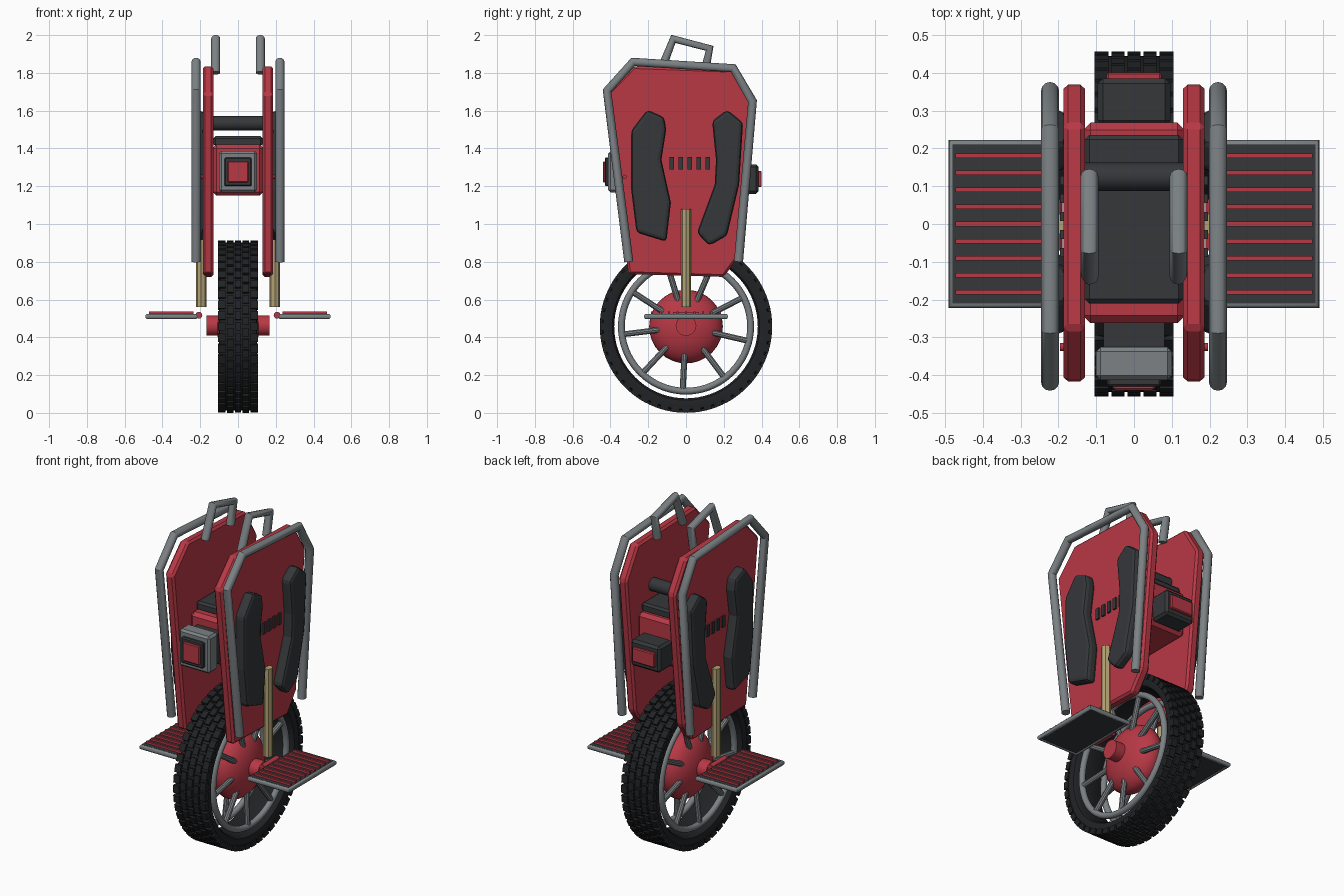
import bpy, bmesh, math
from mathutils import Matrix, Vector

if "Cube" in bpy.data.objects:
    bpy.data.objects.remove(bpy.data.objects["Cube"])


def material(name, col):
    m = bpy.data.materials.new(name)
    m.diffuse_color = (*col, 1)
    m.use_nodes = True
    m.node_tree.nodes["Principled BSDF"].inputs["Base Color"].default_value = m.diffuse_color
    return m


RED = material("red", (0.48, 0.04, 0.06))
DARK = material("dark", (0.035, 0.038, 0.042))
RUBBER = material("rubber", (0.015, 0.016, 0.018))
METAL = material("metal", (0.2, 0.22, 0.23))
GOLD = material("gold", (0.45, 0.36, 0.17))


def finish(name, mesh, mat, mirror=False, bevel=0, segments=1, smooth=35):
    ob = bpy.data.objects.new(name, mesh)
    bpy.context.collection.objects.link(ob)
    mesh.materials.clear()
    mesh.materials.append(mat)
    if bevel:
        b = ob.modifiers.new("bevel", 'BEVEL')
        b.width, b.segments, b.limit_method = bevel, segments, 'ANGLE'
        b.angle_limit = math.radians(25)
    if mirror:
        ob.modifiers.new("mirror", 'MIRROR')
    if smooth:
        bpy.ops.object.select_all(action='DESELECT')
        ob.select_set(True)
        bpy.context.view_layer.objects.active = ob
        bpy.ops.object.shade_smooth_by_angle(angle=math.radians(smooth))
    return ob


def from_bm(name, bm, mat, **kw):
    bmesh.ops.recalc_face_normals(bm, faces=bm.faces)
    me = bpy.data.meshes.new(name)
    bm.to_mesh(me)
    bm.free()
    return finish(name, me, mat, **kw)


def add_box(bm, x, y, z, rot=Matrix()):
    """Axis-aligned box from (min, max) ranges, then rotated."""
    c = Vector(((a + b) / 2 for a, b in (x, y, z)))
    s = [b - a for a, b in (x, y, z)]
    bmesh.ops.create_cube(bm, size=1, matrix=rot @ Matrix.Translation(c) @ Matrix.Diagonal((*s, 1)))


def box(name, x, y, z, mat, **kw):
    bm = bmesh.new()
    add_box(bm, x, y, z)
    return from_bm(name, bm, mat, smooth=0, **kw)


def prism(name, pts, x0, x1, mat, **kw):
    """Extrude a (y, z) outline along x."""
    bm = bmesh.new()
    f = bm.faces.new([bm.verts.new((x0, y, z)) for y, z in pts])
    ext = bmesh.ops.extrude_face_region(bm, geom=[f])
    bmesh.ops.translate(bm, vec=(x1 - x0, 0, 0),
                        verts=[v for v in ext["geom"] if isinstance(v, bmesh.types.BMVert)])
    return from_bm(name, bm, mat, mirror=True, smooth=0, **kw)


def tube(name, paths, r, mat, cyclic=False, res=4, **kw):
    """Round bar along one or more polylines, turned into a mesh."""
    cu = bpy.data.curves.new(name + "_path", 'CURVE')
    cu.dimensions, cu.bevel_depth, cu.bevel_resolution = '3D', r, res
    cu.use_fill_caps = True
    for pts in paths:
        sp = cu.splines.new('POLY')
        sp.points.add(len(pts) - 1)
        for p, co in zip(sp.points, pts):
            p.co = (*co, 1)
        sp.use_cyclic_u = cyclic
    tmp = bpy.data.objects.new("tmp", cu)
    bpy.context.collection.objects.link(tmp)
    dg = bpy.context.evaluated_depsgraph_get()
    me = bpy.data.meshes.new_from_object(tmp.evaluated_get(dg))
    bpy.data.objects.remove(tmp)
    return finish(name, me, mat, **kw)


def lathe(bm, profile, steps):
    """Closed (x, radius) profile spun around the wheel axle."""
    vs = [bm.verts.new((x, 0, r)) for x, r in profile]
    es = [bm.edges.new((a, b)) for a, b in zip(vs, vs[1:] + vs[:1])]
    bmesh.ops.spin(bm, geom=vs + es, cent=(0, 0, 0), axis=(1, 0, 0),
                   angle=2 * math.pi, steps=steps, use_merge=True)
    bmesh.ops.remove_doubles(bm, verts=bm.verts, dist=1e-5)


AXLE = 0.457
lift = Matrix.Translation((0, 0, AXLE))

# Tyre carcass
bm = bmesh.new()
half = [(0.08, 0.38), (0.095, 0.39), (0.101, 0.415), (0.098, 0.437), (0.085, 0.444)]
lathe(bm, half + [(-x, r) for x, r in reversed(half)], 72)
bm.transform(lift)
from_bm("tyre", bm, RUBBER)

# Tread blocks, staggered column by column
bm = bmesh.new()
N = 48
for i in range(N):
    for j in range(-2, 3):
        a = 2 * math.pi * (i + 0.5 * (j % 2)) / N
        x = j * 0.042
        lo = 0.425 if abs(j) == 2 else 0.438
        add_box(bm, (x - 0.017, x + 0.017 + 0.004 * (j == 2)) if j >= 0 else
                (x - 0.017 - 0.004 * (j == -2), x + 0.017),
                (-0.022, 0.022), (lo, 0.456), lift @ Matrix.Rotation(a, 4, 'X'))
from_bm("tyre_tread", bm, RUBBER, smooth=0)


# Rims and spokes, one set each side
def on_wheel(x, r, deg):
    a = math.radians(deg)
    return (x, r * math.cos(a), AXLE + r * math.sin(a))


tube("rim", [[on_wheel(0.075, 0.342, 5 * k) for k in range(72)]], 0.018, METAL, cyclic=True, mirror=True)
tube("spokes", [[on_wheel(0.06, 0.14, 40 * k - 93), on_wheel(0.075, 0.345, 40 * k - 93)]
                for k in range(9)], 0.016, METAL, res=3, mirror=True)

# Hub motor and axle
bm = bmesh.new()
bmesh.ops.create_uvsphere(bm, u_segments=32, v_segments=20, radius=1,
                          matrix=lift @ Matrix.Diagonal((0.112, 0.195, 0.195, 1))
                          @ Matrix.Rotation(math.pi / 2, 4, 'Y'))
from_bm("hub", bm, RED, smooth=60)
tube("axle", [[(-0.168, 0, 0.462), (0.168, 0, 0.462)]], 0.055, RED, bevel=0.01, segments=2)

# Body side panels
panel = [(-0.276, 1.835), (-0.418, 1.69), (-0.305, 0.735), (0.20, 0.72),
         (0.285, 0.835), (0.37, 1.64), (0.262, 1.815)]
prism("side_panel", panel, 0.13, 0.186, RED, bevel=0.012)

# Leg pads on the panels
front_pad = [(-0.29, 1.494), (-0.205, 1.605), (-0.115, 1.565), (-0.105, 1.50), (-0.13, 1.34),
             (-0.08, 1.113), (-0.104, 0.906), (-0.262, 0.955), (-0.29, 1.18)]
rear_pad = [(0.138, 1.545), (0.217, 1.605), (0.302, 1.537), (0.281, 1.208), (0.217, 0.938),
            (0.122, 0.885), (0.058, 0.954), (0.152, 1.208), (0.159, 1.34)]
for nm, pts in (("front_leg_pad", front_pad), ("rear_leg_pad", rear_pad)):
    prism(nm, pts, 0.18, 0.245, DARK, bevel=0.02, segments=2)

# Vent slots and panel screws
bm = bmesh.new()
for k in range(5):
    y = -0.075 + 0.0475 * k
    add_box(bm, (0.18, 0.196), (y - 0.012, y + 0.012), (1.288, 1.355))
from_bm("vent_slots", bm, DARK, mirror=True, smooth=0)
tube("panel_screw", [[(0.18, -0.325, 1.25), (0.196, -0.325, 1.25)]], 0.011, RED, mirror=True)

# Guard rails around the panel edges, and carry handles
rail = [(-0.303, 0.80), (-0.418, 1.705), (-0.28, 1.858), (0.25, 1.825), (0.352, 1.65), (0.278, 0.80)]
tube("guard_rail", [[(0.222, y, z) for y, z in rail]], 0.024, METAL, mirror=True)
grip = [(-0.138, 1.80), (-0.067, 1.98), (0.125, 1.93), (0.098, 1.80)]
tube("carry_handle", [[(0.118, y, z) for y, z in grip]], 0.024, METAL, mirror=True)

# Suspension posts
tube("suspension_post", [[(0.195, 0, 0.56), (0.195, 0, 1.08)]], 0.027, GOLD, res=2, mirror=True)

# Central body, seat deck and cross bar
box("central_body", (-0.135, 0.135), (-0.262, 0.268), (1.15, 1.42), RED, bevel=0.02)
box("top_deck", (-0.13, 0.13), (-0.21, 0.235), (1.41, 1.465), DARK, bevel=0.012)
tube("cross_bar", [[(-0.13, 0.125, 1.533), (0.13, 0.125, 1.533)]], 0.038, DARK)

# Headlight
box("headlight_neck", (-0.08, 0.08), (-0.34, -0.25), (1.19, 1.36), DARK)
box("headlight_housing", (-0.1, 0.1), (-0.412, -0.325), (1.168, 1.386), METAL, bevel=0.012)
box("headlight_bezel", (-0.072, 0.072), (-0.43, -0.40), (1.2, 1.352), DARK, bevel=0.006)
box("headlight_lens", (-0.055, 0.055), (-0.44, -0.42), (1.22, 1.332), RED, bevel=0.005)

# Tail light
box("taillight_housing", (-0.096, 0.096), (0.26, 0.385), (1.16, 1.315), DARK, bevel=0.014)
box("taillight_lens", (-0.073, 0.073), (0.37, 0.401), (1.195, 1.28), RED, bevel=0.005)

# Pedals: plate, tube frame, grip strips, hinge
box("pedal_plate", (0.222, 0.48), (-0.21, 0.21), (0.502, 0.524), DARK, mirror=True)
tube("pedal_frame", [[(0.225, -0.212, 0.51), (0.48, -0.212, 0.51),
                      (0.48, 0.212, 0.51), (0.225, 0.212, 0.51)]], 0.014, METAL, cyclic=True, mirror=True)
bm = bmesh.new()
for k in range(-4, 5):
    add_box(bm, (0.235, 0.472), (0.045 * k - 0.006, 0.045 * k + 0.006), (0.52, 0.536))
from_bm("pedal_grip_strips", bm, RED, mirror=True, smooth=0)
tube("pedal_hinge", [[(0.207, -0.07, 0.517), (0.207, 0.07, 0.517)]], 0.018, RED, mirror=True)
